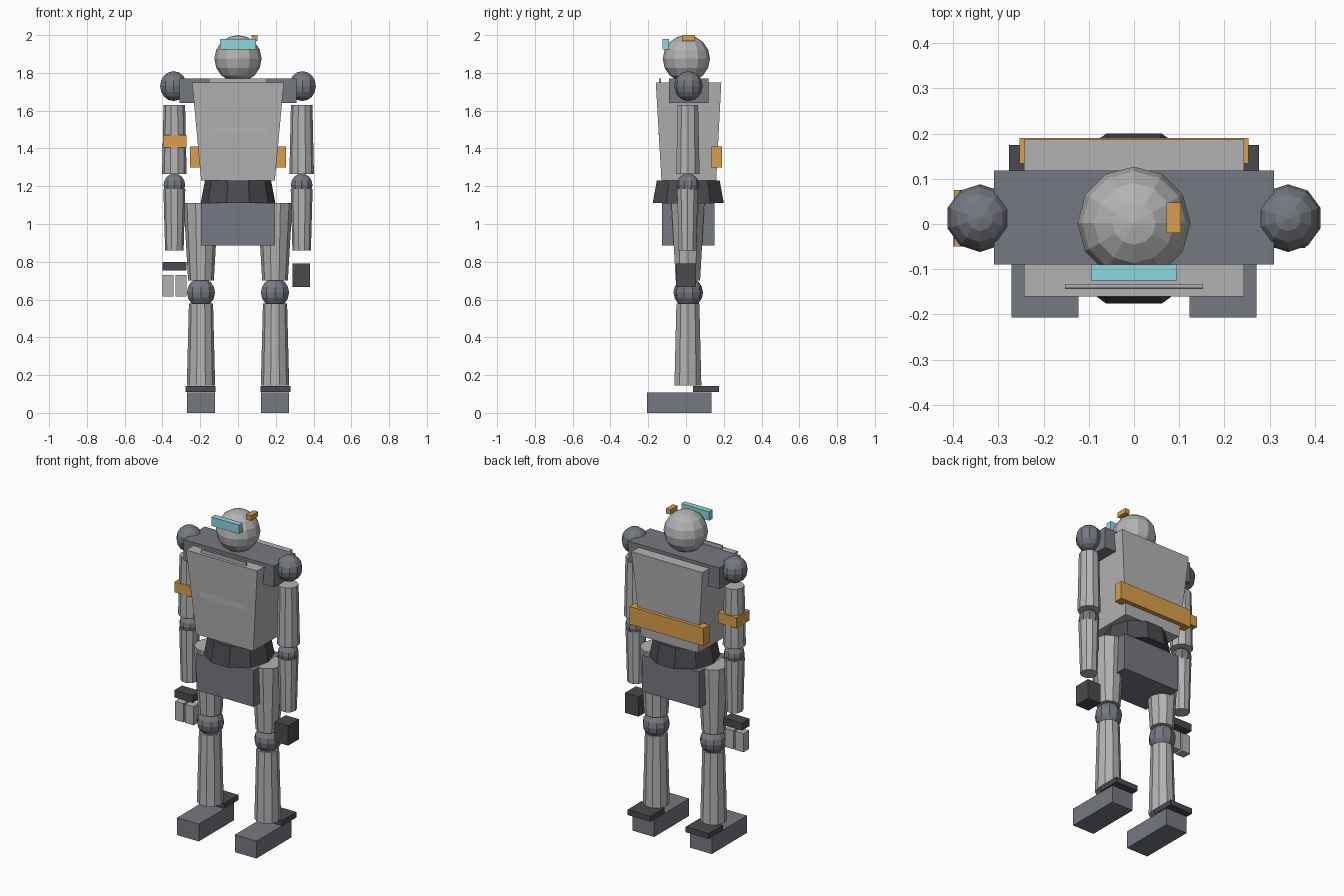
import bpy, bmesh, math
from mathutils import Matrix, Vector

if "Cube" in bpy.data.objects:
    bpy.data.objects.remove(bpy.data.objects["Cube"])


def material(name, rgb):
    m = bpy.data.materials.new(name)
    m.diffuse_color = (*rgb, 1)
    m.use_nodes = True
    m.node_tree.nodes["Principled BSDF"].inputs["Base Color"].default_value = m.diffuse_color
    return m


LIGHT = material("light_grey", (0.45, 0.45, 0.45))
STEEL = material("steel_grey", (0.18, 0.19, 0.22))
DARK = material("dark_grey", (0.07, 0.07, 0.08))
ORANGE = material("orange", (0.70, 0.35, 0.07))
CYAN = material("cyan", (0.27, 0.68, 0.74))


def finish(name, bm, mat):
    mesh = bpy.data.meshes.new(name)
    bm.to_mesh(mesh)
    bm.free()
    mesh.materials.append(mat)
    ob = bpy.data.objects.new(name, mesh)
    bpy.context.collection.objects.link(ob)
    return ob


def box(name, x, y, z, mat, top=None):
    """Box from (min, max) spans; top gives other x, y spans for the upper face."""
    bm = bmesh.new()
    bmesh.ops.create_cube(bm, size=1)
    for v in bm.verts:
        up = v.co.z > 0
        xs, ys = top if (top and up) else (x, y)
        v.co = Vector((xs[v.co.x > 0], ys[v.co.y > 0], z[up]))
    return finish(name, bm, mat)


def tube(name, x, y, z, r_low, r_top, mat):
    """Ten-sided tapered cylinder with a corner facing +y."""
    bm = bmesh.new()
    place = Matrix.Translation((x, y, (z[0] + z[1]) / 2)) @ Matrix.Rotation(math.pi / 2, 4, 'Z')
    bmesh.ops.create_cone(bm, cap_ends=True, segments=10, radius1=r_low, radius2=r_top,
                          depth=z[1] - z[0], matrix=place)
    return finish(name, bm, mat)


def ball(name, loc, r, mat, segments=10, rings=8, rz=None):
    bm = bmesh.new()
    place = Matrix.Translation(loc) @ Matrix.Diagonal((1, 1, (rz or r) / r, 1))
    bmesh.ops.create_uvsphere(bm, u_segments=segments, v_segments=rings, radius=r, matrix=place)
    return finish(name, bm, mat)


# Head with visor and side sensor
ball("head", (0, 0.002, 1.875), 0.125, LIGHT, segments=12)
box("visor", (-0.095, 0.095), (-0.125, -0.09), (1.925, 1.98), CYAN)
box("head_sensor", (0.072, 0.104), (-0.02, 0.048), (1.97, 2.0), ORANGE)

# Torso
box("chest", (-0.195, 0.195), (-0.13, 0.16), (1.23, 1.75), LIGHT,
    top=((-0.243, 0.243), (-0.16, 0.187)))
box("chest_plate", (-0.153, 0.153), (-0.147, -0.135), (1.475, 1.77), LIGHT,
    top=((-0.153, 0.153), (-0.142, -0.133)))
box("shoulder_beam", (-0.31, 0.31), (-0.09, 0.118), (1.64, 1.77), STEEL)
box("back_band", (-0.253, 0.253), (0.134, 0.19), (1.30, 1.41), ORANGE)
tube("waist", 0, 0.012, (1.11, 1.23), 0.198, 0.175, DARK)
box("pelvis", (-0.195, 0.195), (-0.127, 0.15), (0.885, 1.11), STEEL)

# Arms and legs on both sides
for side, s in (("left", -1), ("right", 1)):
    ax, lx = s * 0.337, s * 0.196
    ball(side + "_shoulder", (s * 0.341, 0.013, 1.73), 0.075, STEEL, rz=0.079)
    tube(side + "_upper_arm", ax, 0.01, (1.265, 1.63), 0.065, 0.057, LIGHT)
    ball(side + "_elbow", (ax, 0.01, 1.207), 0.06, STEEL)
    tube(side + "_forearm", ax, 0.008, (0.86, 1.185), 0.049, 0.058, LIGHT)
    tube(side + "_thigh", lx, 0.01, (0.70, 1.11), 0.068, 0.092, LIGHT)
    ball(side + "_knee", (lx, 0.012, 0.637), 0.078, STEEL)
    tube(side + "_shin", lx, 0.01, (0.145, 0.58), 0.075, 0.064, LIGHT)
    box(side + "_ankle_plate", sorted((s * 0.12, s * 0.277)), (0.036, 0.175), (0.11, 0.143), DARK)
    box(side + "_foot", sorted((s * 0.123, s * 0.271)), (-0.207, 0.135), (0, 0.107), STEEL)

# Arm band, plain hand and two-finger hand
box("arm_band", (-0.398, -0.272), (-0.05, 0.075), (1.405, 1.47), ORANGE)
box("right_hand", (0.288, 0.38), (-0.053, 0.053), (0.667, 0.79), DARK)
box("left_palm", (-0.40, -0.273), (-0.05, 0.025), (0.755, 0.80), DARK)
for i, x in enumerate((-0.40, -0.33)):
    box(f"left_finger_{i + 1}", (x, x + 0.058), (-0.045, 0.01), (0.615, 0.73), LIGHT)
